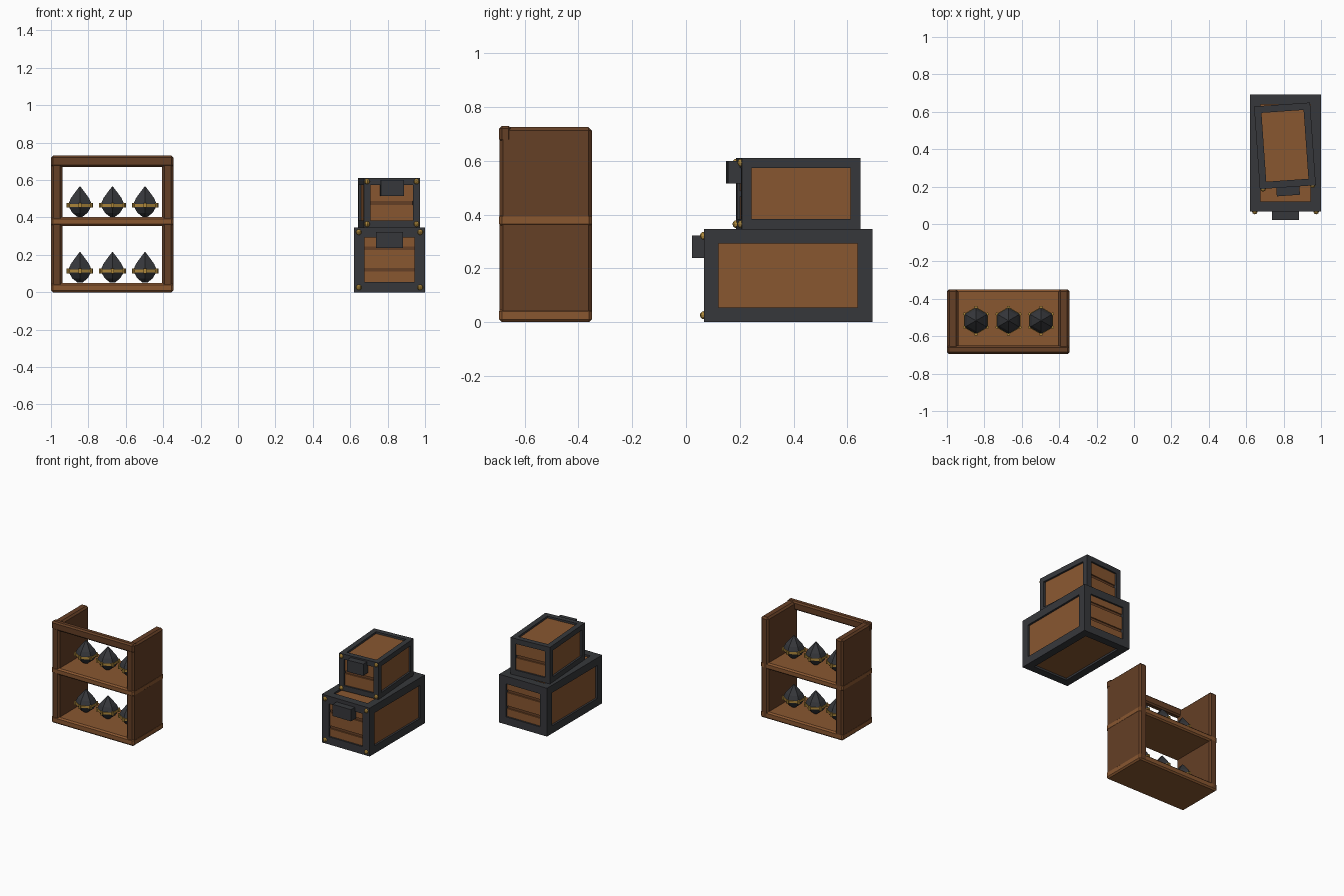
import bpy, bmesh, math
from mathutils import Matrix, Vector

if "Cube" in bpy.data.objects:
    bpy.data.objects.remove(bpy.data.objects["Cube"])


def material(name, rgb):
    m = bpy.data.materials.new(name)
    m.diffuse_color = (*rgb, 1)
    m.use_nodes = True
    m.node_tree.nodes["Principled BSDF"].inputs["Base Color"].default_value = m.diffuse_color
    return m


WOOD = material("light_wood", (0.25, 0.095, 0.03))
DARK = material("dark_wood", (0.13, 0.05, 0.019))
IRON = material("iron", (0.037, 0.039, 0.044))
BRASS = material("brass", (0.43, 0.25, 0.045))


def finish(name, bm, mat, matrix=Matrix(), bevel=0):
    bmesh.ops.recalc_face_normals(bm, faces=bm.faces)
    me = bpy.data.meshes.new(name)
    bm.to_mesh(me)
    bm.free()
    me.materials.append(mat)
    ob = bpy.data.objects.new(name, me)
    ob.matrix_world = matrix
    bpy.context.collection.objects.link(ob)
    if bevel:
        mod = ob.modifiers.new("bevel", 'BEVEL')
        mod.width = bevel
        mod.segments = 1
    return ob


def add_box(bm, lo, hi):
    lo, hi = Vector(lo), Vector(hi)
    m = Matrix.Translation((lo + hi) / 2) @ Matrix.Diagonal((*(hi - lo), 1))
    bmesh.ops.create_cube(bm, size=1, matrix=m)


def boxes(name, spans, mat, matrix=Matrix(), bevel=0):
    bm = bmesh.new()
    for lo, hi in spans:
        add_box(bm, lo, hi)
    return finish(name, bm, mat, matrix, bevel)


# Shelf rack: sides, open back, planks and front top rail
X0, X1, Y0, Y1, T = -1.0, -0.345, -0.695, -0.35, 0.06
for side, x in (("left", X0 + 0.001), ("right", X1 - T - 0.001)):
    boxes(f"rack_{side}_side", [((x, Y0 + 0.002, 0.002), (x + T, Y1, 0.725))], DARK, bevel=0.012)
boxes("rack_bottom_plank", [((X0, Y0, 0), (X1, Y1, 0.05))], WOOD, bevel=0.01)
boxes("rack_middle_plank", [((X0, Y0, 0.355), (X1, Y1, 0.402))], WOOD, bevel=0.01)
boxes("rack_top_rail", [((X0, Y0, 0.67), (X1, Y0 + 0.045, 0.73))], DARK, bevel=0.01)

# Six-sided iron pods with brass bands
POD = [(0.015, 0), (0.047, 0.022), (0.066, 0.05), (0.07, 0.072),
       (0.056, 0.1), (0.031, 0.13), (0.002, 0.163)]
BAND = [(0.064, 0.054), (0.074, 0.054), (0.074, 0.07), (0.064, 0.07)]


def lathe(bm, profile, closed):
    rings = [[bm.verts.new((r * math.cos(a), r * math.sin(a), z)) for r, z in profile]
             for a in [math.radians(30 + 60 * i) for i in range(6)]]
    n = len(profile)
    for i in range(6):
        a, b = rings[i], rings[(i + 1) % 6]
        for j in range(n if closed else n - 1):
            k = (j + 1) % n
            bm.faces.new((a[j], b[j], b[k], a[k]))
    if not closed:
        bm.faces.new([r[0] for r in rings])
        bm.faces.new([r[-1] for r in rings])


for row, z in (("lower", 0.052), ("upper", 0.403)):
    for i, x in enumerate((-0.845, -0.671, -0.497)):
        place = Matrix.Translation((x, -0.517, z))
        bm = bmesh.new()
        lathe(bm, POD, False)
        finish(f"{row}_pod_{i + 1}", bm, IRON, place)
        bm = bmesh.new()
        lathe(bm, BAND, True)
        # small brass lugs on the band corners
        for k in range(6):
            m = (Matrix.Rotation(math.radians(30 + 60 * k), 4, 'Z')
                 @ Matrix.Translation((0.072, 0, 0.062)) @ Matrix.Diagonal((0.012, 0.014, 0.026, 1)))
            bmesh.ops.create_cube(bm, size=1, matrix=m)
        finish(f"{row}_pod_band_{i + 1}", bm, BRASS, place)


# Iron-framed crates
def crate(name, size, b, place, gaps, handle):
    w, d, h = size[0] / 2, size[1] / 2, size[2]
    frame = []
    for sx in (-1, 1):
        xs = sorted((sx * w, sx * (w - b)))
        for sy in (-1, 1):
            ys = sorted((sy * d, sy * (d - b)))
            frame.append(((xs[0], ys[0], 0), (xs[1], ys[1], h)))
        for z in (0, h - b):
            frame.append(((xs[0], b - d, z), (xs[1], d - b, z + b)))
    for sy in (-1, 1):
        ys = sorted((sy * d, sy * (d - b)))
        for z in (0, h - b):
            frame.append(((b - w, ys[0], z), (w - b, ys[1], z + b)))
    boxes(f"{name}_frame", frame, IRON, place)
    # recessed body, with boards and dark gap strips on both ends
    r = 0.014
    boxes(f"{name}_body", [((r - w, 0.028 - d, r), (w - r, d - 0.028, h - r))], WOOD, place)
    edges = [b] + [e for g in gaps for e in (g - 0.01, g + 0.01)] + [h - b]
    boards, strips = [], []
    for s in (-1, 1):
        for j in range(len(edges) - 1):
            out = d - (0.012 if j % 2 == 0 else 0.02)
            ys = sorted((s * out, s * (d - 0.03)))
            (boards if j % 2 == 0 else strips).append(
                ((b - w, ys[0], edges[j]), (w - b, ys[1], edges[j + 1])))
    boxes(f"{name}_end_boards", boards, WOOD, place)
    boxes(f"{name}_end_gaps", strips, DARK, place)
    # front handle block
    hw, z0, z1 = handle
    boxes(f"{name}_handle", [((-hw, -d - 0.045, z0), (hw, 0.014 - d, z1))], IRON, place)
    # brass corner studs
    bm = bmesh.new()
    c = b * 0.47
    for x in (c - w, w - c):
        for z in (c, h - c):
            bmesh.ops.create_uvsphere(bm, u_segments=8, v_segments=6, radius=0.015,
                                      matrix=Matrix.Translation((x, -d, z)))
    finish(f"{name}_studs", bm, BRASS, place)


crate("lower_crate", (0.38, 0.627, 0.347), 0.055,
      Matrix.Translation((0.81, 0.38, 0)), (0.12, 0.235), (0.073, 0.238, 0.322))
crate("upper_crate", (0.30, 0.443, 0.263), 0.037,
      Matrix.Translation((0.807, 0.418, 0.347)) @ Matrix.Rotation(math.radians(4), 4, 'Z'),
      (0.13,), (0.062, 0.168, 0.252))
